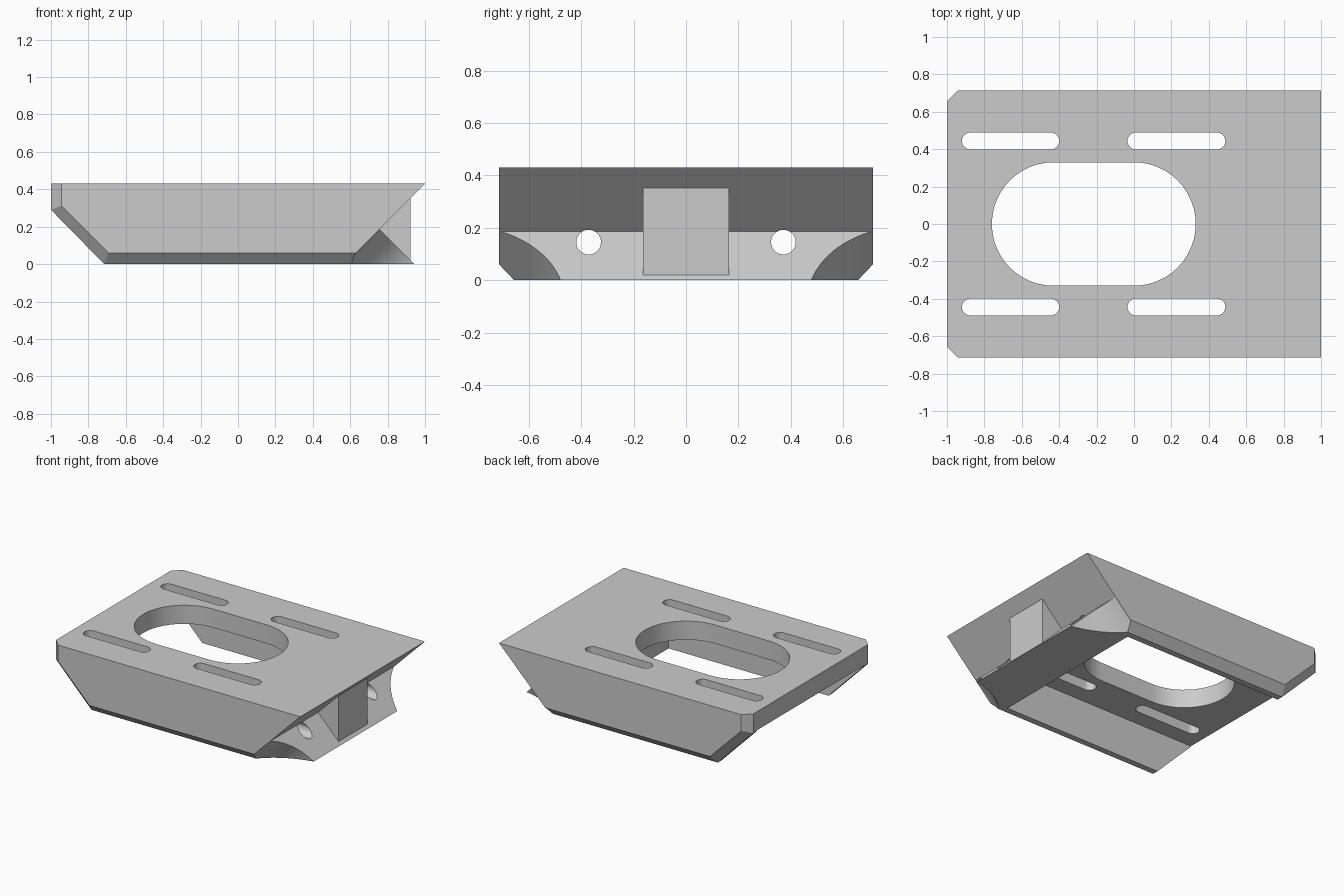
import bpy, bmesh, math
from mathutils import Vector

old = bpy.data.objects.get("Cube")
if old:
    bpy.data.objects.remove(old, do_unlink=True)

grey = bpy.data.materials.new("plain_grey")
grey.use_nodes = True
grey.diffuse_color = (0.6, 0.6, 0.6, 1)
grey.node_tree.nodes["Principled BSDF"].inputs["Base Color"].default_value = (0.6, 0.6, 0.6, 1)


def loft(name, rings):
    """Solid skinned through rings of equal point count, capped at both ends."""
    bm = bmesh.new()
    loops = [[bm.verts.new(p) for p in ring] for ring in rings]
    n = len(loops[0])
    for a, b in zip(loops, loops[1:]):
        for i in range(n):
            j = (i + 1) % n
            bm.faces.new((a[i], a[j], b[j], b[i]))
    bm.faces.new(loops[0])
    bm.faces.new(loops[-1])
    bmesh.ops.recalc_face_normals(bm, faces=bm.faces)
    mesh = bpy.data.meshes.new(name)
    bm.to_mesh(mesh)
    bm.free()
    obj = bpy.data.objects.new(name, mesh)
    bpy.context.collection.objects.link(obj)
    mesh.materials.append(grey)
    return obj


def side_ring(profile, y):
    return [(x, y, z) for x, z in profile]


def side_prism(name, profile, half):
    return loft(name, [side_ring(profile, -half), side_ring(profile, half)])


def bevelled_prism(name, profile, inset):
    """Prism across the full width whose ends step in to the inset profile."""
    return loft(name, [side_ring(inset, -0.714), side_ring(profile, -0.657),
                       side_ring(profile, 0.657), side_ring(inset, 0.714)])


def rod(name, centre, axis, radius, half, sides=64):
    axis = Vector(axis).normalized()
    u = axis.orthogonal().normalized()
    v = axis.cross(u)
    circle = [Vector(centre) + radius * (u * math.cos(t) + v * math.sin(t))
              for t in (math.tau * i / sides for i in range(sides))]
    return loft(name, [[p + axis * d for p in circle] for d in (-half, half)])


def slot(x0, x1, y, r, steps=24):
    """Vertical round-ended cutter from x0 to x1."""
    pts = []
    for cx, start in ((x1 - r, -math.pi / 2), (x0 + r, math.pi / 2)):
        for i in range(steps + 1):
            a = start + math.pi * i / steps
            pts.append((cx + r * math.cos(a), y + r * math.sin(a)))
    return loft("slot_cutter", [[(px, py, z) for px, py in pts] for z in (0.2, 0.5)])


def cut(obj, cutter):
    cutter.hide_render = True
    mod = obj.modifiers.new("cut", 'BOOLEAN')
    mod.operation = 'DIFFERENCE'
    mod.solver = 'EXACT'
    mod.object = cutter
    bpy.context.view_layer.objects.active = obj
    bpy.ops.object.modifier_apply(modifier=mod.name)
    bpy.data.objects.remove(cutter, do_unlink=True)


# Main housing: long profile with bevelled side edges
body = bevelled_prism("bracket_body",
                      [(-1, 0.43), (-1, 0.29), (-0.715, 0), (0.57, 0), (1, 0.43)],
                      [(-0.943, 0.43), (-0.943, 0.312), (-0.692, 0.06), (0.63, 0.06), (1, 0.43)])

# Hollow underside, open at the far end
cut(body, side_prism("cavity_cutter",
                     [(-1.2, -0.2), (0.568, -0.2), (0.568, 0.295), (-1.2, 0.295)], 0.612))

# Large opening and four adjustment slots in the top plate
cut(body, slot(-0.76, 0.33, 0, 0.33))
for y in (-0.444, 0.444):
    for x0, x1 in ((-0.92, -0.4), (-0.035, 0.488)):
        cut(body, slot(x0, x1, y, 0.045))

# Angled tab under the slanted end, with scooped corners
tab = bevelled_prism("angled_tab", [(0.57, 0), (0.756, 0.186), (0.942, 0)],
                     [(0.63, 0.06), (0.756, 0.186), (0.882, 0.06)])
slope = 0.368 / math.sqrt(2)
for side in (-1, 1):
    cut(tab, rod("scoop_cutter", (0.756 + slope, side * 0.865, 0.186 - slope),
                 (1, 0, 1), 0.4, 0.8, 128))

# Screw holes through the tab and the slanted end
for part in (body, tab):
    for y in (-0.372, 0.372):
        cut(part, rod("hole_cutter", (0.75, y, 0.145), (1, 0, 0), 0.047, 0.5))

# Central gusset between the slanted end and the tab
gusset = side_prism("gusset", [(0.922, 0.02), (0.922, 0.352), (0.8, 0.3),
                               (0.7, 0.185), (0.8, 0.1)], 0.164)

# Smooth the curved walls, keep the edges sharp
bpy.ops.object.select_all(action='DESELECT')
for part in (body, tab, gusset):
    part.select_set(True)
bpy.context.view_layer.objects.active = body
bpy.ops.object.shade_smooth_by_angle(angle=math.radians(25))
